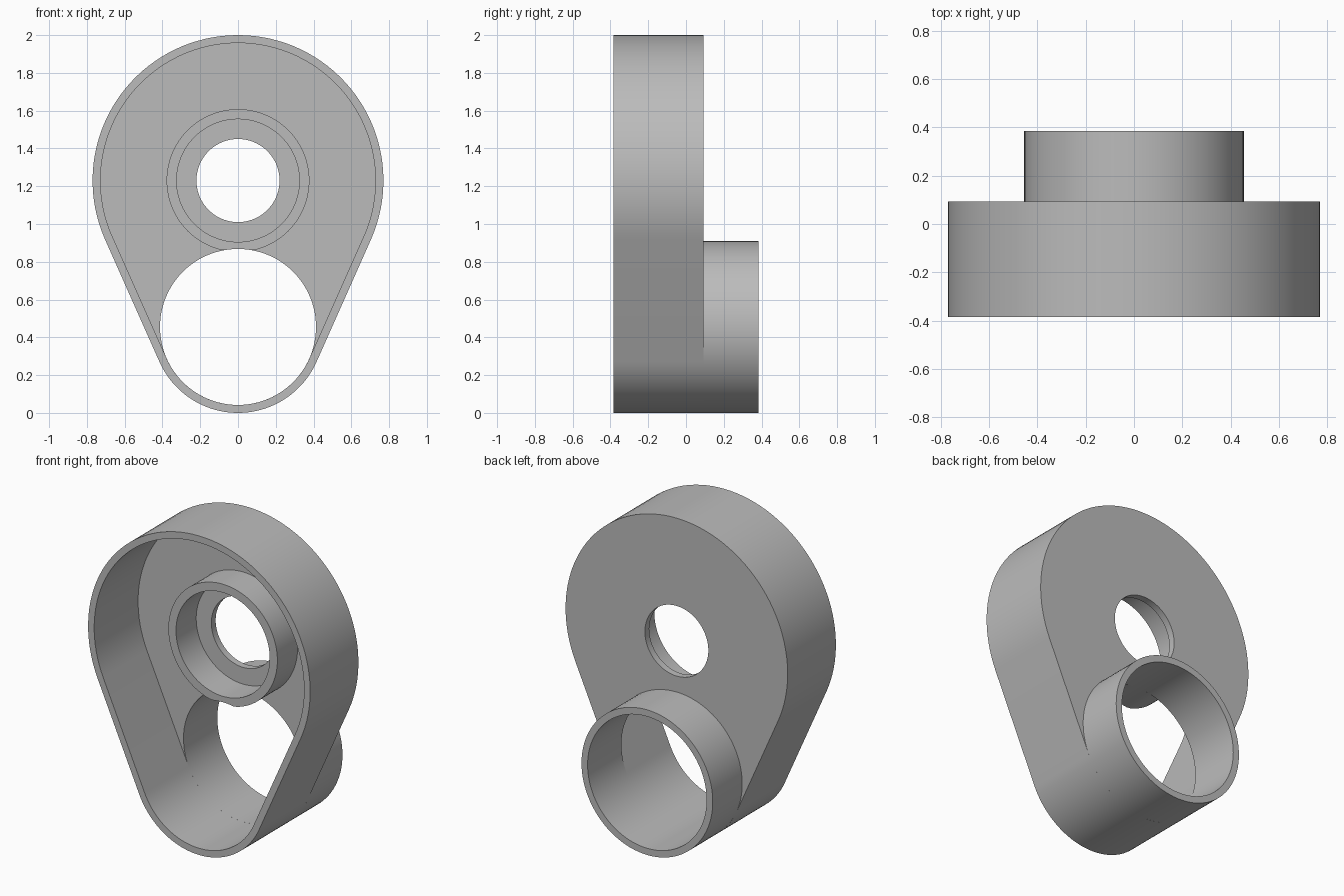
import bpy, bmesh
from math import sin, cos, asin, pi, sqrt

if "Cube" in bpy.data.objects:
    bpy.data.objects.remove(bpy.data.objects["Cube"])

grey = bpy.data.materials.new("plain grey")
grey.use_nodes = True
colour = (0.5, 0.5, 0.5, 1)
grey.diffuse_color = colour
grey.node_tree.nodes["Principled BSDF"].inputs["Base Color"].default_value = colour

# Main dimensions
BIG_Z, BIG_R = 1.23, 0.77
LOW_Z, LOW_R = 0.455, 0.455
LOW_BORE = 0.413
WALL = 0.042
FRONT, FLOOR, BACK, TUBE_END = -0.385, 0.05, 0.093, 0.385
BOSS_FRONT = -0.15


def arc(z, r, start, end, n):
    return [(r * cos(start + (end - start) * i / n),
             z + r * sin(start + (end - start) * i / n)) for i in range(n + 1)]


def circle(z, r, n=96):
    return arc(z, r, 0, 2 * pi, n)[:-1]


def teardrop(inset):
    """Two circles joined by their outer tangents."""
    a = asin((BIG_R - LOW_R) / (BIG_Z - LOW_Z))
    return (arc(BIG_Z, BIG_R - inset, -a, pi + a, 72)
            + arc(LOW_Z, LOW_R - inset, pi + a, 2 * pi - a, 48))


def extrude(name, loops, y0, y1):
    """Solid from an outline and its holes, running from y0 to y1."""
    bm = bmesh.new()
    caps = ([], [])
    for loop in loops:
        rings = [[bm.verts.new((x, y, z)) for x, z in loop] for y in (y0, y1)]
        for ring, cap in zip(rings, caps):
            cap += [bm.edges.new((ring[i - 1], ring[i])) for i in range(len(ring))]
        a, b = rings
        for i in range(len(a)):
            bm.faces.new((a[i - 1], a[i], b[i], b[i - 1]))
    for cap, y in zip(caps, (-1, 1)):
        bmesh.ops.triangle_fill(bm, edges=cap, use_beauty=True, normal=(0, y, 0))
    bmesh.ops.recalc_face_normals(bm, faces=bm.faces)
    mesh = bpy.data.meshes.new(name)
    bm.to_mesh(mesh)
    bm.free()
    mesh.materials.append(grey)
    obj = bpy.data.objects.new(name, mesh)
    bpy.context.collection.objects.link(obj)
    bpy.ops.object.select_all(action='DESELECT')
    obj.select_set(True)
    bpy.context.view_layer.objects.active = obj
    bpy.ops.object.shade_smooth_by_angle(angle=0.5)
    return obj


def clear_of_bore(x, z):
    """Trim a boss point where the lower bore cuts into it."""
    if abs(x) < LOW_BORE:
        z = max(z, LOW_Z + sqrt(LOW_BORE ** 2 - x ** 2))
    return x, z


low_bore = circle(LOW_Z, LOW_BORE)

# Housing rim and the plate closing its back
extrude("housing_wall", [teardrop(0), teardrop(WALL)], FRONT, FLOOR)
extrude("back_plate", [teardrop(0), circle(BIG_Z, 0.22), low_bore], FLOOR, BACK)

# Bearing boss inside the housing
boss = [clear_of_bore(x, z) for x, z in circle(BIG_Z, 0.378)]
extrude("bearing_boss", [boss, circle(BIG_Z, 0.325)], BOSS_FRONT, FLOOR)

# Tube leaving the back
extrude("rear_tube", [circle(LOW_Z, LOW_R), low_bore], BACK, TUBE_END)
